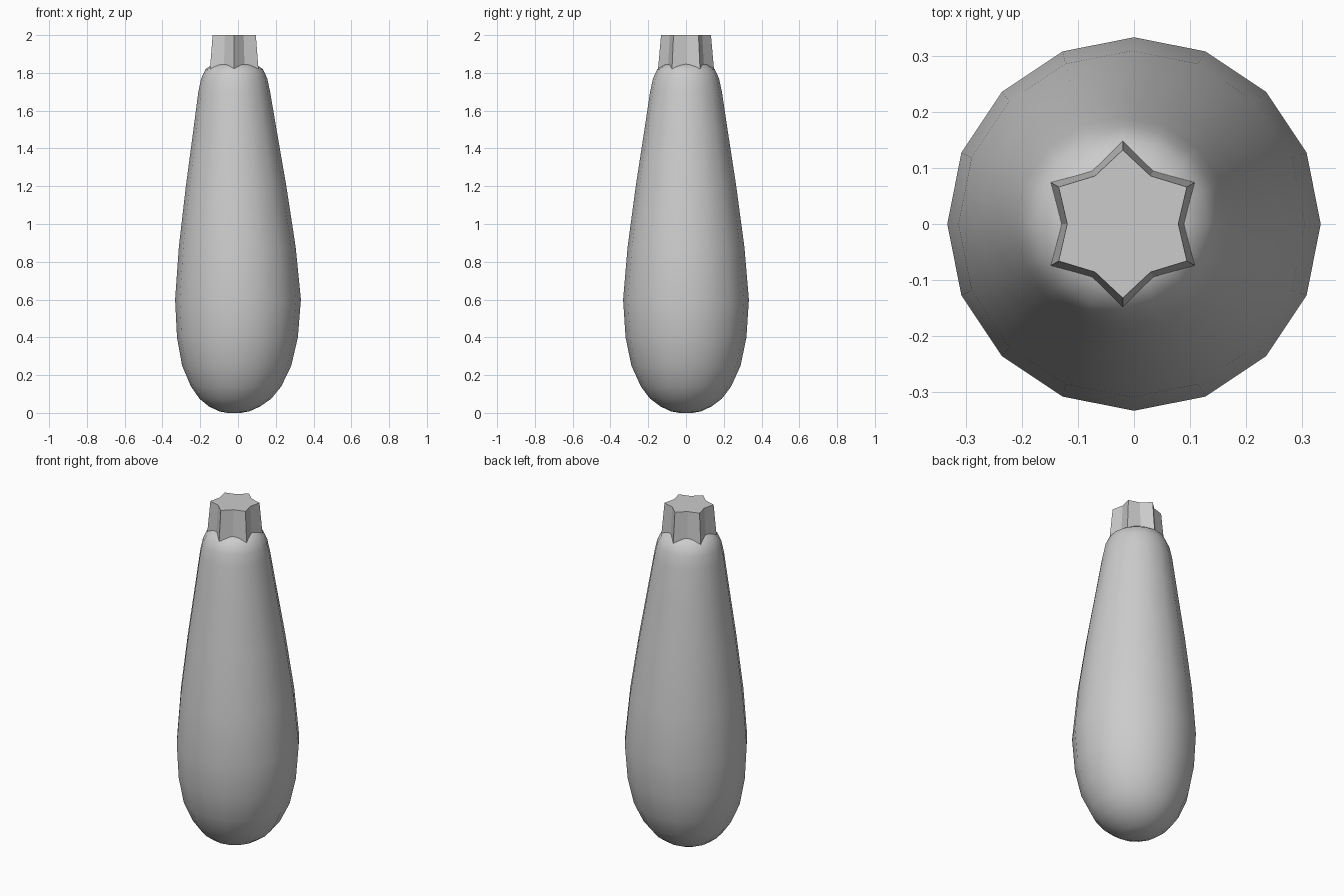
import bpy, bmesh
from math import sin, cos, pi

if "Cube" in bpy.data.objects:
    bpy.data.objects.remove(bpy.data.objects["Cube"])


def loft(name, rings, smooth):
    """Skin a stack of closed rings (lists of points) and cap both ends."""
    bm = bmesh.new()
    loops = [[bm.verts.new(p) for p in ring] for ring in rings]
    n = len(loops[0])
    for a, b in zip(loops, loops[1:]):
        for i in range(n):
            j = (i + 1) % n
            bm.faces.new((a[i], a[j], b[j], b[i]))
    bm.faces.new(loops[0][::-1])
    bm.faces.new(loops[-1])
    for f in bm.faces:
        f.smooth = smooth
    bmesh.ops.recalc_face_normals(bm, faces=bm.faces)
    mesh = bpy.data.meshes.new(name)
    bm.to_mesh(mesh)
    bm.free()
    obj = bpy.data.objects.new(name, mesh)
    bpy.context.collection.objects.link(obj)
    return obj


def ring(cx, z, radii, count, start=0.0):
    """Ring of points; radii are cycled to make round or star sections."""
    pts = []
    for i in range(count):
        a = start + 2 * pi * i / count
        r = radii[i % len(radii)]
        pts.append((cx + r * cos(a), r * sin(a), z))
    return pts


# Sixteen-sided body, slightly bowed along x: (centre x, z, radius)
profile = [
    (-0.022, 0.0, 0.035), (-0.02, 0.008, 0.08), (-0.018, 0.035, 0.137),
    (-0.014, 0.075, 0.19), (-0.01, 0.14, 0.239), (-0.007, 0.25, 0.289),
    (-0.003, 0.40, 0.320), (0.0, 0.60, 0.333), (-0.004, 0.88, 0.309),
    (-0.01, 1.20, 0.266), (-0.016, 1.50, 0.220), (-0.02, 1.70, 0.190),
    (-0.02, 1.77, 0.175), (-0.02, 1.82, 0.152), (-0.02, 1.845, 0.115),
    (-0.02, 1.855, 0.06),
]
loft("body", [ring(cx, z, [r], 16) for cx, z, r in profile], True)

# Six-pointed star-section stem, tapering to a flat cut end
stem_rings = [(1.80, 0.150, 0.112), (2.0, 0.132, 0.099)]
loft("stem", [ring(-0.02, z, [tip, valley], 12, pi / 2)
              for z, tip, valley in stem_rings], False)
